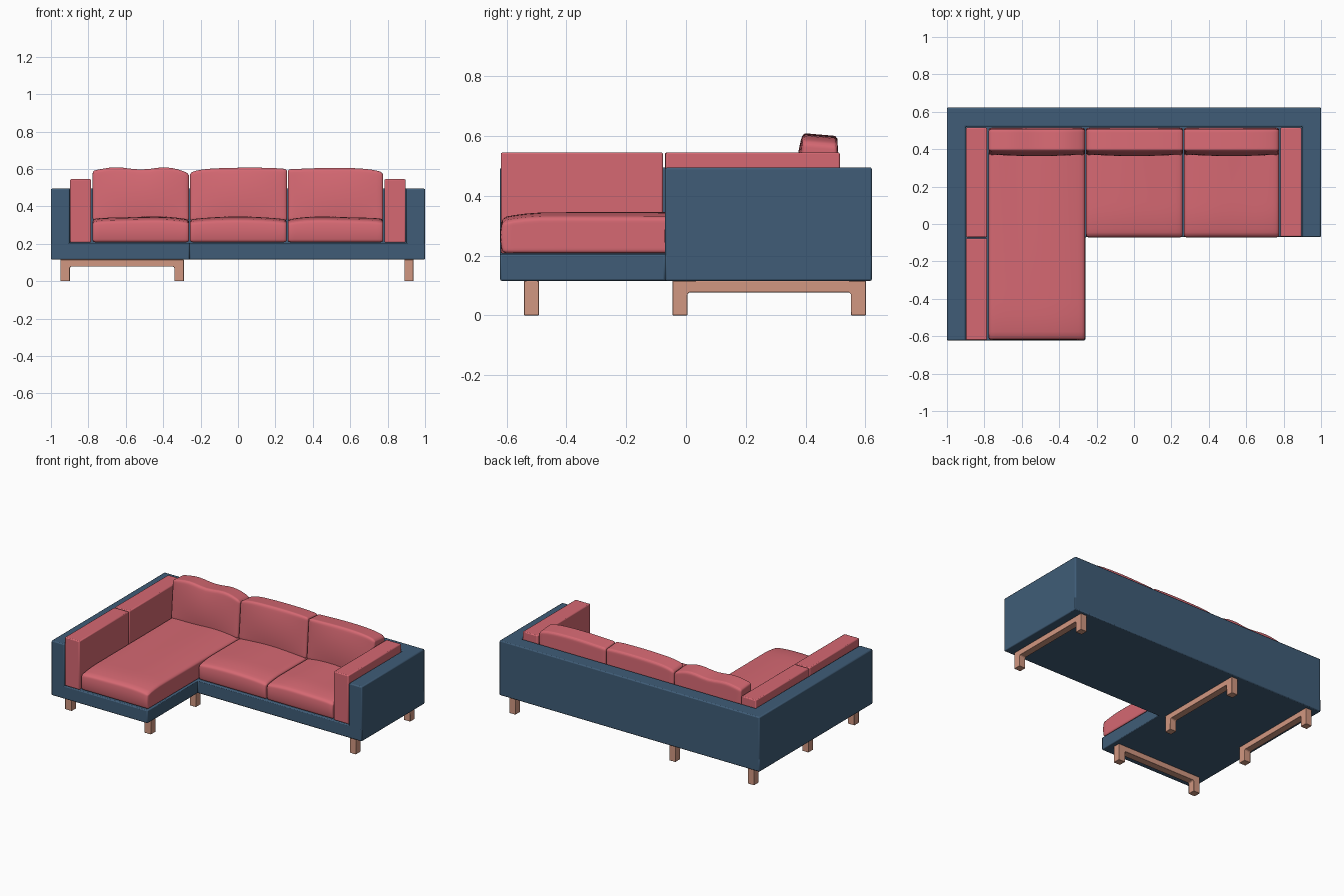
import bpy, bmesh, math
from mathutils import Vector

if "Cube" in bpy.data.objects:
    bpy.data.objects.remove(bpy.data.objects["Cube"])


def material(name, rgb):
    m = bpy.data.materials.new(name)
    m.diffuse_color = (*rgb, 1)
    m.use_nodes = True
    m.node_tree.nodes["Principled BSDF"].inputs["Base Color"].default_value = m.diffuse_color
    return m


BLUE = material("navy fabric", (0.050, 0.108, 0.185))
RED = material("coral fabric", (0.67, 0.14, 0.17))
WOOD = material("pale wood", (0.64, 0.31, 0.22))


def finish(bm, name, mat, bevel=0.0, smooth=35):
    bmesh.ops.recalc_face_normals(bm, faces=bm.faces[:])
    me = bpy.data.meshes.new(name)
    bm.to_mesh(me)
    bm.free()
    ob = bpy.data.objects.new(name, me)
    bpy.context.collection.objects.link(ob)
    me.materials.append(mat)
    if bevel:
        b = ob.modifiers.new("soft edges", 'BEVEL')
        b.width, b.segments, b.limit_method = bevel, 2, 'ANGLE'
    bpy.ops.object.select_all(action='DESELECT')
    ob.select_set(True)
    bpy.context.view_layer.objects.active = ob
    bpy.ops.object.shade_smooth_by_angle(angle=math.radians(smooth))
    return ob


def prism(name, outline, lift, mat, bevel):
    """Closed prism from 3D outline points swept along the lift vector."""
    bm = bmesh.new()
    a = [bm.verts.new(p) for p in outline]
    b = [bm.verts.new(Vector(p) + Vector(lift)) for p in outline]
    bm.faces.new(a)
    bm.faces.new(b)
    for i in range(len(a)):
        j = (i + 1) % len(a)
        bm.faces.new((a[i], a[j], b[j], b[i]))
    return finish(bm, name, mat, bevel)


def block(name, lo, hi, mat, bevel):
    (x0, y0, z0), (x1, y1, z1) = lo, hi
    return prism(name, [(x0, y0, z0), (x1, y0, z0), (x1, y1, z0), (x0, y1, z0)],
                 (0, 0, z1 - z0), mat, bevel)


def cushion(name, lo, hi, radius, shape):
    """Rounded dense box; shape(u, v, w, p) pushes it into a soft form."""
    lo, hi = Vector(lo), Vector(hi)
    mid, half = (lo + hi) / 2, (hi - lo) / 2
    bm = bmesh.new()
    bmesh.ops.create_cube(bm, size=2)
    bmesh.ops.subdivide_edges(bm, edges=bm.edges[:], cuts=17, use_grid_fill=True)
    for v in bm.verts:
        # crowd the rows towards the edges, then round the edges
        t = [math.copysign(1 - (1 - min(abs(c), 1)) ** 1.8, c) for c in v.co]
        p = Vector([t[i] * half[i] for i in range(3)])
        inner = Vector([max(-half[i] + radius, min(half[i] - radius, p[i])) for i in range(3)])
        d = p - inner
        if d.length > 1e-7:
            p = inner + d.normalized() * radius
        v.co = shape(*t, p + mid)
    return finish(bm, name, RED, smooth=60)


# Navy frame: L-shaped base and the walls around three sides
Z0, Z1, Z2, Y = 0.115, 0.205, 0.495, 0.6225
base = [(-1, -Y), (-.26, -Y), (-.26, -.07), (1, -.07), (1, Y), (-1, Y)]
walls = [(-1, -Y), (-.9, -Y), (-.9, .52), (.9, .52), (.9, -.07), (1, -.07), (1, Y), (-1, Y)]
prism("sofa_base", [(x, y, Z0) for x, y in base], (0, 0, Z1 - Z0), BLUE, 0.006)
prism("sofa_walls", [(x, y, Z0) for x, y in walls], (0, 0, Z2 - Z0), BLUE, 0.007)

# Flat pads lining the arms
for name, x0, x1, y0, y1 in [("left_front_arm_pad", -.898, -.785, -.62, -.077),
                             ("left_rear_arm_pad", -.898, -.785, -.071, .515),
                             ("right_arm_pad", .782, .896, -.068, .515)]:
    block(name, (x0, y0, .207), (x1, y1, .545), RED, 0.006)


# Seat cushions: domed top that rolls over at the front
def seat_shape(phase, front):
    def shape(u, v, w, p):
        top = (w + 1) / 2
        roll = max(0, 1 - (p.y - front) / 0.16)
        p.z += top * (0.012 * (1 - u ** 4) - 0.016 * roll ** 2
                      + 0.003 * math.sin(4 * u + phase) * (1 + 0.5 * v))
        if v < 0:
            p.y += 0.008 * w * w * v * v
        return p
    return shape


for name, x0, x1, y0, ph in [("chaise_seat_cushion", -.777, -.262, -.621, 0.3),
                             ("middle_seat_cushion", -.257, .260, -.072, 1.6),
                             ("right_seat_cushion", .266, .776, -.072, 2.8)]:
    cushion(name, (x0, y0, .207), (x1, .515, .331), 0.014, seat_shape(ph, y0))


# Back cushions: leaning front face and wavy top edge
def back_shape(wave, left, right):
    def shape(u, v, w, p):
        top, front = (w + 1) / 2, (1 - v) / 2
        p.z += top * (wave(u) + left * max(0, -u) ** 5 + right * max(0, u) ** 5
                      - 0.010 * (1 - front))
        p.y += front * (0.022 * top - 0.014 * (1 - u * u) * (1 - w * w))
        p.y -= (1 - front) * 0.008 * top
        return p
    return shape


backs = [("left_back_cushion", -.777, -.262, lambda u: .006 * -math.cos(6 * u), -.006, -.022),
         ("middle_back_cushion", -.257, .262, lambda u: .004 * math.cos(2 * u - .5), -.020, -.004),
         ("right_back_cushion", .266, .776, lambda u: .003 * math.cos(3 * u), -.002, -.020)]
for name, x0, x1, wave, l, r in backs:
    cushion(name, (x0, .368, .322), (x1, .515, .604), 0.014, back_shape(wave, l, r))


# Wooden leg frames: an upside-down U, along y or along x
def u_profile(a, b):
    t, bar, c = 0.05, 0.077, 0.006
    return [(a, 0), (a + t, 0), (a + t, bar - c), (a + t + c, bar), (b - t - c, bar),
            (b - t, bar - c), (b - t, 0), (b, 0), (b, Z0), (a, Z0)]


for name, x in [("left_leg_frame", -.945), ("middle_leg_frame", -.34), ("right_leg_frame", .89)]:
    prism(name, [(x, s, z) for s, z in u_profile(-.045, .602)], (.048, 0, 0), WOOD, 0.002)
prism("chaise_leg_frame", [(s, -.542, z) for s, z in u_profile(-.95, -.29)],
      (0, .05, 0), WOOD, 0.002)
